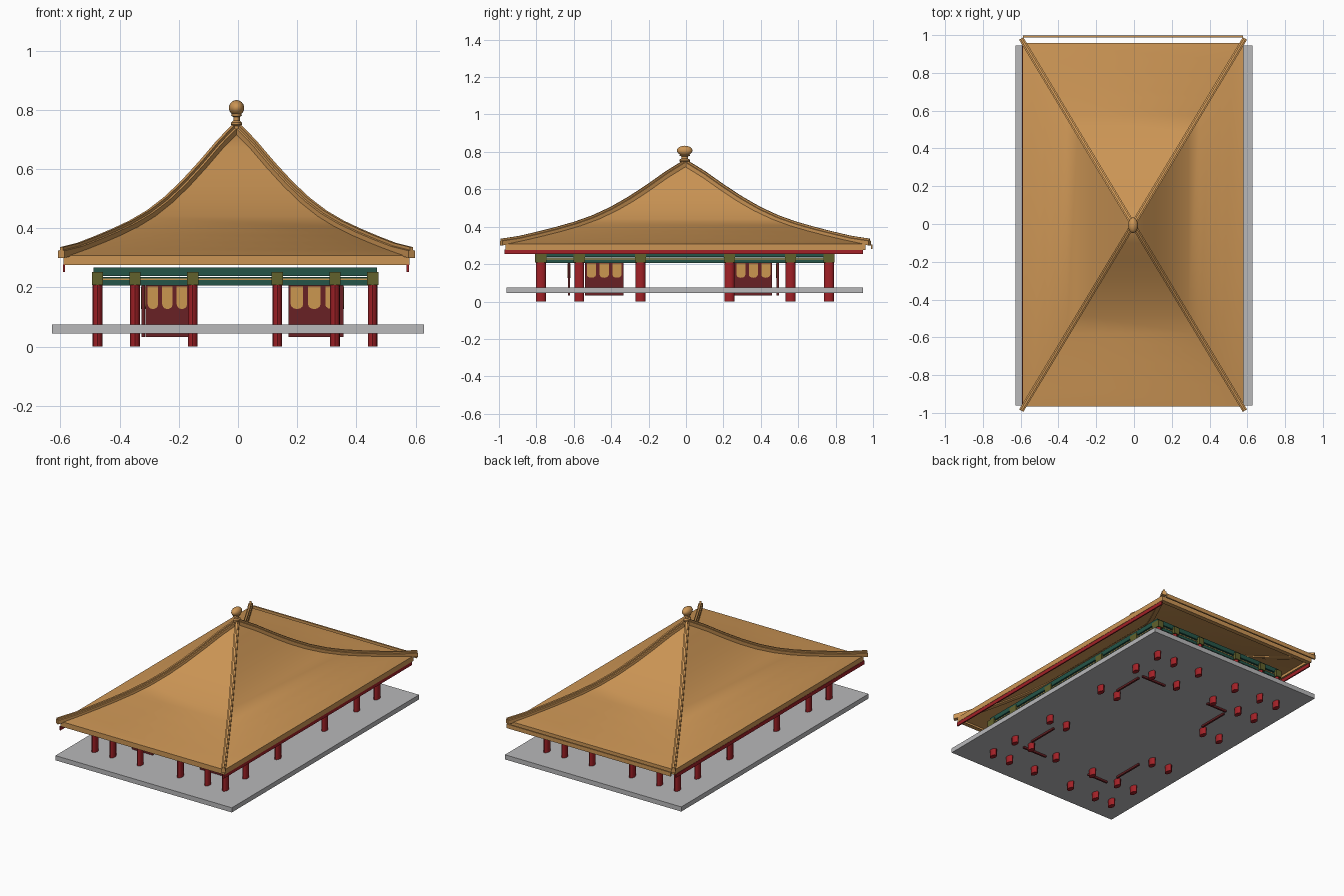
import bpy, bmesh, math
from mathutils import Vector

cube = bpy.data.objects.get("Cube")
if cube:
    bpy.data.objects.remove(cube, do_unlink=True)


def material(name, rgb):
    m = bpy.data.materials.new(name)
    m.use_nodes = True
    m.diffuse_color = (*rgb, 1)
    m.node_tree.nodes["Principled BSDF"].inputs["Base Color"].default_value = (*rgb, 1)
    return m


TILE = material("amber roof tile", (0.60, 0.30, 0.09))
STONE = material("grey stone", (0.48, 0.48, 0.49))
RED = material("red lacquer", (0.36, 0.015, 0.02))
MAROON = material("dark red panel", (0.14, 0.015, 0.018))
GREEN = material("deep green beam", (0.018, 0.09, 0.065))
OLIVE = material("olive bracket", (0.12, 0.12, 0.025))
GOLD = material("gold trim", (0.60, 0.31, 0.08))


def finish(bm, name, mat, smooth=False):
    bmesh.ops.recalc_face_normals(bm, faces=bm.faces)
    mesh = bpy.data.meshes.new(name)
    bm.to_mesh(mesh)
    bm.free()
    mesh.materials.append(mat)
    ob = bpy.data.objects.new(name, mesh)
    bpy.context.collection.objects.link(ob)
    if smooth:
        bpy.ops.object.select_all(action="DESELECT")
        ob.select_set(True)
        bpy.context.view_layer.objects.active = ob
        bpy.ops.object.shade_smooth_by_angle(angle=math.radians(35))
    return ob


def add_box(bm, lo, hi):
    lo, hi = Vector(lo), Vector(hi)
    verts = bmesh.ops.create_cube(bm, size=1)["verts"]
    for v in verts:
        v.co = (lo + hi) / 2 + v.co * (hi - lo)


def boxes(name, mat, pairs):
    bm = bmesh.new()
    for lo, hi in pairs:
        add_box(bm, lo, hi)
    return finish(bm, name, mat)


CX, CY = -0.01, -0.006          # centre of the column grid
COL_X = [CX + s for s in (-0.465, -0.338, -0.143, 0.143, 0.338, 0.465)]
COL_Y = [CY + s for s in (-0.77, -0.565, -0.238, 0.238, 0.565, 0.77)]
STRETCH = 1.6                   # round parts are longer in y

# Stone platform
boxes("platform", STONE, [((-0.628, -0.96, 0.045), (0.628, 0.945, 0.075))])

# Columns: two rings, open in the middle
bm = bmesh.new()
heads = []
for i, x in enumerate(COL_X):
    for j, y in enumerate(COL_Y):
        if i in (2, 3) and j in (2, 3):
            continue
        ring = bmesh.ops.create_cone(bm, cap_ends=True, segments=12, radius1=0.0165,
                                     radius2=0.0165, depth=0.25)["verts"]
        for v in ring:
            v.co = Vector((x + v.co.x, y + v.co.y * STRETCH, v.co.z + 0.125))
        heads.append(((x - 0.019, y - 0.03, 0.208), (x + 0.019, y + 0.03, 0.253)))
finish(bm, "columns", RED, True)
boxes("column_brackets", OLIVE, heads)


# Beams around a rectangle, given as inset index into the column grid
def ring_boxes(k, half, z0, z1, out=0.0):
    x0, x1 = COL_X[k] - out, COL_X[-1 - k] + out
    y0, y1 = COL_Y[k] - out, COL_Y[-1 - k] + out
    res = [((x0 - half, y - half, z0), (x1 + half, y + half, z1)) for y in (y0, y1)]
    res += [((x - half, y0 - half, z0), (x + half, y1 + half, z1)) for x in (x0, x1)]
    return res


boxes("lower_beams", GREEN, ring_boxes(0, 0.009, 0.207, 0.235) + ring_boxes(1, 0.009, 0.207, 0.235))
boxes("upper_beams", GREEN, ring_boxes(0, 0.014, 0.239, 0.268) + ring_boxes(1, 0.014, 0.239, 0.268))
boxes("beam_trim", GOLD, ring_boxes(0, 0.003, 0.2255, 0.2295, 0.008))

# Lattice doors: four corner pairs, each panel with three arched gold windows
SPANS_X = ((-0.312, -0.165), (0.17, 0.345))
SPANS_Y = ((-0.54, -0.335), (0.26, 0.46))
WALL_X, WALL_Y = (-0.32, 0.35), (-0.625, 0.49)
panels = bmesh.new()
windows = bmesh.new()


def add_window(center, width, fixed, along_x):
    r = width / 2
    outline = [(-r, 0.203), (r, 0.203)]
    for n in range(7):
        a = math.pi * n / 6
        outline.append((r * math.cos(a), 0.143 - 0.016 * math.sin(a)))
    rings = []
    for d in (-0.008, 0.008):
        pts = [(center + u, fixed + d, z) if along_x else (fixed + d, center + u, z)
               for u, z in outline]
        rings.append([windows.verts.new(p) for p in pts])
        windows.faces.new(rings[-1])
    for n in range(len(outline)):
        m = (n + 1) % len(outline)
        windows.faces.new((rings[0][n], rings[0][m], rings[1][m], rings[1][n]))


for spans, walls, along_x in ((SPANS_X, WALL_Y, True), (SPANS_Y, WALL_X, False)):
    for a, b in spans:
        for w in walls:
            if along_x:
                add_box(panels, (a, w - 0.006, 0.033), (b, w + 0.006, 0.208))
            else:
                add_box(panels, (w - 0.006, a, 0.033), (w + 0.006, b, 0.208))
            for n in range(3):
                add_window(a + (b - a) * (n + 0.5) / 3, (b - a) * 0.24, w, along_x)
finish(panels, "door_panels", MAROON)
finish(windows, "door_windows", GOLD)

# Roof: concave four-sided slopes with a fascia
HIP = (0.76, 0.70, 0.63, 0.565, 0.508, 0.462, 0.427, 0.399, 0.374, 0.351, 0.33)
RX, RY = -0.005, -0.003


def hip_z(t):
    i = min(int(t * 10), 9)
    return HIP[i] + (HIP[i + 1] - HIP[i]) * (t * 10 - i)


def rect(bm, t, z):
    return [bm.verts.new((RX + sx * 0.585 * t, RY + sy * 0.962 * t, z))
            for sx, sy in ((-1, -1), (1, -1), (1, 1), (-1, 1))]


bm = bmesh.new()
levels = [(t, hip_z(t * 0.97) - 0.028) for t in [0.01] + [n / 10 for n in range(1, 11)]]
levels += [(1.0, 0.276), (0.97, 0.276)]
rows = [rect(bm, t, z) for t, z in levels]
bm.faces.new(rows[0])
for a, b in zip(rows, rows[1:]):
    for n in range(4):
        m = (n + 1) % 4
        bm.faces.new((a[n], b[n], b[m], a[m]))
finish(bm, "roof_slopes", TILE, True)

# Hip ridges: stepped section swept down each corner, ends flicked up
SECTION = ((-0.013, -0.036), (-0.013, -0.012), (-0.006, -0.01), (-0.006, 0),
           (0.006, 0), (0.006, -0.01), (0.013, -0.012), (0.013, -0.036))
bm = bmesh.new()
for sx in (-1, 1):
    for sy in (-1, 1):
        direction = Vector((sx * 0.592, sy * 0.985, 0))
        side = Vector((-direction.y, direction.x, 0)).normalized()
        prev = None
        for n in range(21):
            t = 0.01 + 0.99 * n / 20
            base = Vector((RX, RY, hip_z(t) + 0.006 * max(0, t - 0.9) * 10)) + direction * t
            row = [bm.verts.new(base + side * u + Vector((0, 0, w))) for u, w in SECTION]
            if prev:
                for k in range(8):
                    m = (k + 1) % 8
                    bm.faces.new((prev[k], row[k], row[m], prev[m]))
            else:
                bm.faces.new(row)
            prev = row
        bm.faces.new(prev)
finish(bm, "hip_ridges", TILE, True)

# Eave boards below the side slopes and behind the back slope
boxes("side_eave_boards", RED, [((x - 0.004, -0.97, 0.253), (x + 0.004, 0.945, 0.277))
                                for x in (-0.588, 0.574)])
boxes("back_eave_board", TILE, [((-0.588, 0.988, 0.28), (0.578, 0.998, 0.306))])

# Finial: turned neck, collar and ball
profile = [(0.014, 0.715), (0.014, 0.745), (0.018, 0.75), (0.018, 0.758), (0.011, 0.764),
           (0.011, 0.776), (0.018, 0.78), (0.016, 0.786)]
profile += [(0.026 * math.cos(a), 0.807 + 0.026 * math.sin(a))
            for a in [math.radians(d) for d in range(-45, 91, 15)]]
bm = bmesh.new()
verts = [bm.verts.new((max(r, 0.0), 0, z)) for r, z in profile]
edges = [bm.edges.new(p) for p in zip(verts, verts[1:])]
bmesh.ops.spin(bm, geom=verts + edges, cent=(0, 0, 0), axis=(0, 0, 1),
               angle=math.tau, steps=20, use_merge=True)
bmesh.ops.remove_doubles(bm, verts=bm.verts, dist=0.0002)
for v in bm.verts:
    v.co = Vector((v.co.x + RX, v.co.y * STRETCH + RY - 0.004, v.co.z))
finish(bm, "finial", TILE, True)
